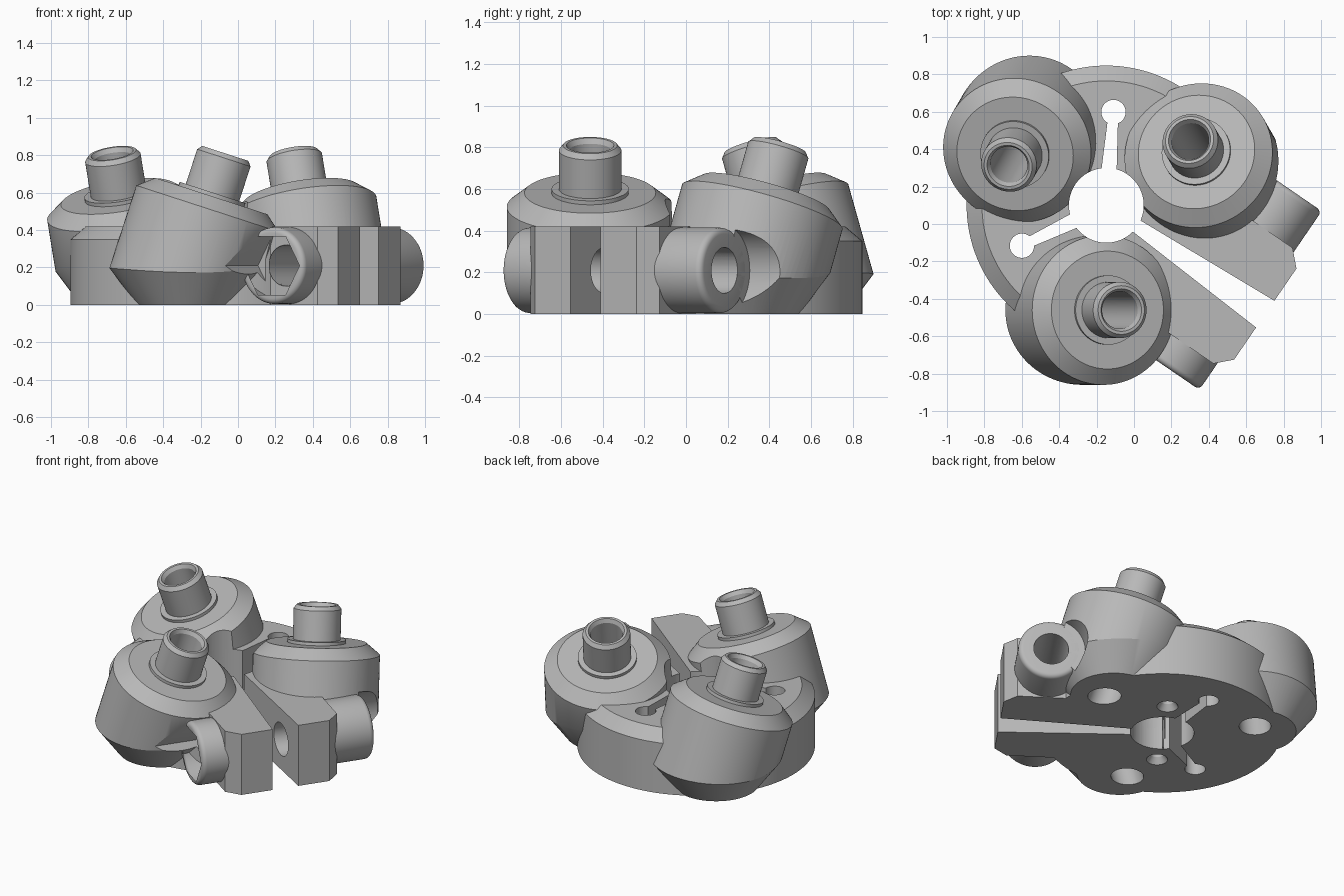
import bpy, bmesh, math
from mathutils import Matrix

cube = bpy.data.objects.get("Cube")
if cube:
    bpy.data.objects.remove(cube, do_unlink=True)

grey = bpy.data.materials.new("plain_grey")
grey.use_nodes = True
grey.diffuse_color = (0.48, 0.48, 0.48, 1)
grey.node_tree.nodes["Principled BSDF"].inputs["Base Color"].default_value = (0.48, 0.48, 0.48, 1)

T = lambda x, y, z: Matrix.Translation((x, y, z))
R = lambda deg, axis: Matrix.Rotation(math.radians(deg), 4, axis)


def finish(name, bm, matrix):
    bmesh.ops.remove_doubles(bm, verts=bm.verts, dist=1e-5)
    bmesh.ops.recalc_face_normals(bm, faces=bm.faces)
    bm.transform(matrix)
    mesh = bpy.data.meshes.new(name)
    bm.to_mesh(mesh)
    bm.free()
    mesh.materials.append(grey)
    obj = bpy.data.objects.new(name, mesh)
    bpy.context.collection.objects.link(obj)
    return obj


def lathe(name, profile, matrix, steps=72):
    """Revolve (radius, height) points about local z."""
    bm = bmesh.new()
    verts = [bm.verts.new((r, 0, z)) for r, z in profile]
    edges = [bm.edges.new(pair) for pair in zip(verts, verts[1:])]
    bmesh.ops.spin(bm, geom=verts + edges, cent=(0, 0, 0), axis=(0, 0, 1),
                   angle=math.tau, steps=steps, use_duplicate=False)
    return finish(name, bm, matrix)


def rod(name, radius, z0, z1, matrix):
    return lathe(name, [(0, z0), (radius, z0), (radius, z1), (0, z1)], matrix)


def prism(name, points, z0, z1, matrix):
    bm = bmesh.new()
    face = bm.faces.new([bm.verts.new((x, y, z0)) for x, y in points])
    top = bmesh.ops.extrude_face_region(bm, geom=[face])["geom"]
    bmesh.ops.translate(bm, vec=(0, 0, z1 - z0),
                        verts=[v for v in top if isinstance(v, bmesh.types.BMVert)])
    return finish(name, bm, matrix)


def boolean(obj, other, operation):
    mod = obj.modifiers.new("cut", 'BOOLEAN')
    mod.operation = operation
    mod.solver = 'EXACT'
    mod.object = other
    bpy.context.view_layer.objects.active = obj
    bpy.ops.object.modifier_apply(modifier=mod.name)


# Frames: ring centre, clamp slit direction, clamp screw axis
centre = T(-0.148, 0.1, 0)
slit_frame = centre @ R(-34.4, 'Z')
screw_frame = slit_frame @ T(0.763, 0, 0.21) @ R(-90, 'X')
HEIGHT = 0.42

# Clamp ring with bevelled upper rim, and two ears
ring = lathe("clamp_ring", [(0, 0), (0.747, 0), (0.747, 0.35), (0.665, HEIGHT), (0, HEIGHT)],
             centre, 128)
for side in (1, -1):
    ear = prism("ear", [(0.1, 0), (1.03, 0), (1.03, side * 0.295), (0.95, side * 0.375),
                        (0.4, side * 0.375)], 0, HEIGHT, slit_frame)
    boolean(ring, ear, 'UNION')
    bpy.data.objects.remove(ear, do_unlink=True)

# Clamp screw bosses with rounded rims
rim = [(0.175 + 0.03 * math.cos(a), 0.03 * math.sin(a) - 0.03)
       for a in (math.pi / 2 * i / 5 for i in range(6))]
screw_boss = lathe("screw_boss", [(0, 0.3), (0.205, 0.3)] + [(r, 0.625 + z) for r, z in rim]
                   + [(0, 0.625)], screw_frame)
nut_boss = lathe("nut_boss", [(0, -0.3), (0.205, -0.3)] + [(r, -0.533 - z) for r, z in rim]
                 + [(0, -0.533)], screw_frame)

# Three tilted heads with hollow spigots, undersides trimmed to a flared foot
head_profile = [(0, -1.1), (0.4, -1.1), (0.4, -0.31), (0.315, -0.24), (0.185, -0.24),
                (0.185, -0.22), (0.15, -0.22), (0.15, -0.025), (0.13, 0), (0, 0)]
bore_profile = [(0, -1.2), (0.1, -1.2), (0.1, -0.025), (0.125, 0.02), (0, 0.02)]
heads, cutters = [], []
for i, place in enumerate(("front", "right", "left")):
    turn = centre @ R(120 * i, 'Z')
    axis = turn @ T(0.08, -0.56, 0.81) @ R(18, 'Y')
    head = lathe(place + "_head", head_profile, axis, 96)
    foot = lathe("foot_trim", [(0, 0), (0.27, 0), (1.17, 1.2), (0, 1.2)],
                 turn @ T(-0.122, -0.56, 0), 96)
    boolean(head, foot, 'INTERSECT')
    bpy.data.objects.remove(foot, do_unlink=True)
    heads.append(head)
    cutters.append(lathe("head_bore", bore_profile, axis))

# Centre bore, clamp slit and two keyhole flex slots
cutters.append(rod("centre_bore", 0.2, -0.5, 1.5, centre))
cutters.append(prism("clamp_slit", [(0.1, -0.03), (1.2, -0.097), (1.2, 0.097), (0.1, 0.03)],
                     -0.5, 1.5, slit_frame))
for angle in (120, 240):
    slot = slit_frame @ R(angle, 'Z')
    cutters.append(prism("flex_slot", [(0.1, -0.045), (0.5, -0.025), (0.5, 0.025), (0.1, 0.045)],
                         -0.5, 1.5, slot))
    cutters.append(rod("flex_hole", 0.065, -0.5, 1.5, slot @ T(0.5, 0, 0)))

# Clamp screw hole and hexagonal nut pocket
cutters.append(rod("screw_hole", 0.11, -1.0, 1.0, screw_frame))
hexagon = [(0.18 * math.cos(k * math.pi / 3), 0.18 * math.sin(k * math.pi / 3)) for k in range(6)]
cutters.append(prism("nut_pocket", hexagon, -1.3, -0.4, screw_frame))

# Countersunk blind holes underneath
for side in (1, -1):
    cutters.append(lathe("countersink", [(0, -0.02), (0.08, -0.02), (0.04, 0.04), (0.04, 0.2), (0, 0.2)],
                         slit_frame @ T(0, side * 0.335, 0)))

# Screw access scoop, cut only from the heads
scoop = rod("screw_access", 0.215, 0.625, 1.4, screw_frame)
for head in heads:
    boolean(head, scoop, 'DIFFERENCE')

parts = [ring, screw_boss, nut_boss] + heads
for part in parts:
    for cutter in cutters:
        boolean(part, cutter, 'DIFFERENCE')
for cutter in cutters + [scoop]:
    bpy.data.objects.remove(cutter, do_unlink=True)

# Smooth round surfaces, sharp edges
for part in parts:
    bpy.ops.object.select_all(action='DESELECT')
    part.select_set(True)
    bpy.context.view_layer.objects.active = part
    bpy.ops.object.shade_smooth_by_angle(angle=math.radians(25))
